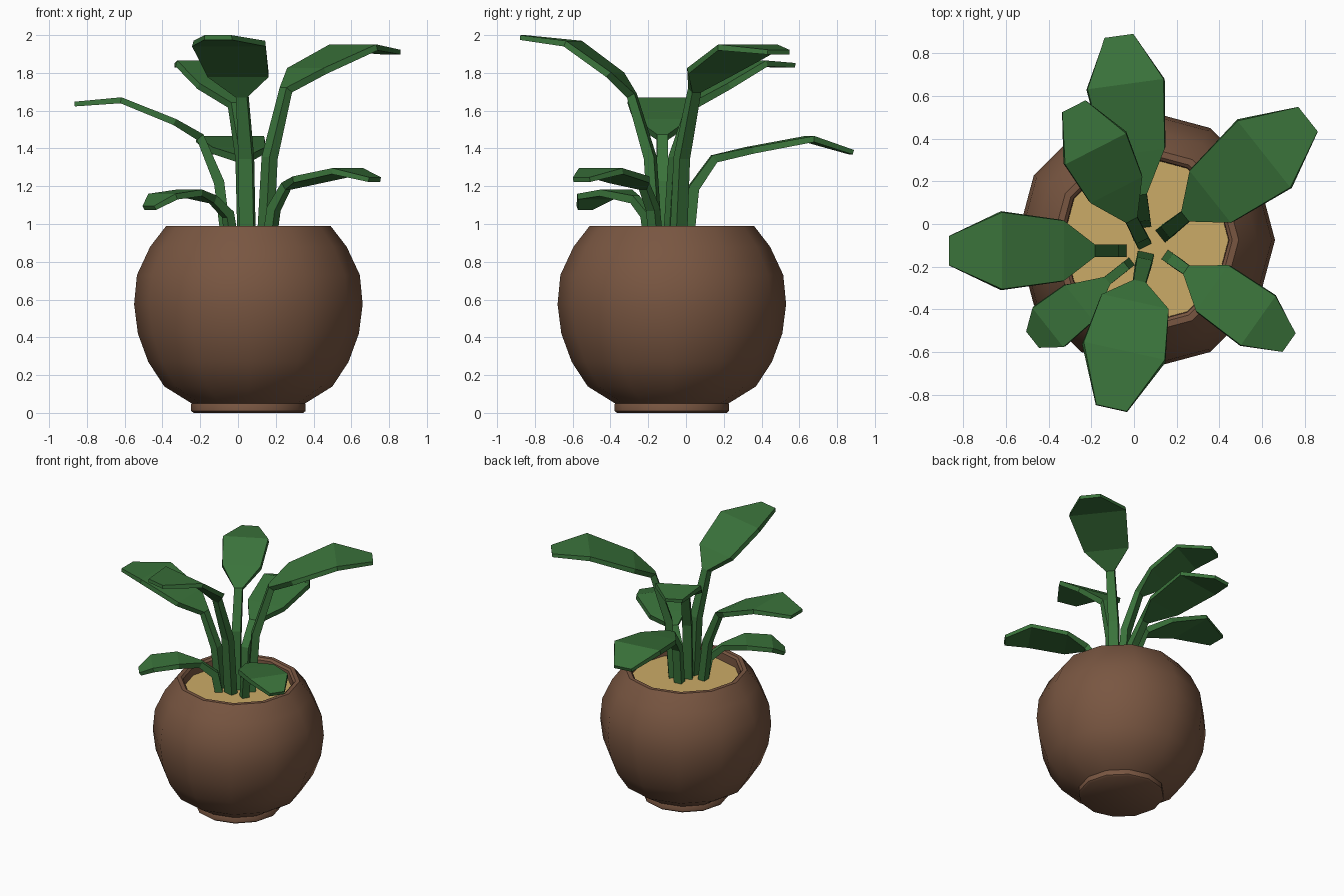
import bpy, bmesh, math
from mathutils import Vector

if "Cube" in bpy.data.objects:
    bpy.data.objects.remove(bpy.data.objects["Cube"])


def material(name, rgb):
    m = bpy.data.materials.new(name)
    m.diffuse_color = (*rgb, 1)
    m.use_nodes = True
    m.node_tree.nodes["Principled BSDF"].inputs["Base Color"].default_value = m.diffuse_color
    return m


BROWN = material("clay brown", (0.19, 0.093, 0.053))
SAND = material("sandy soil", (0.60, 0.41, 0.135))
GREEN = material("leaf green", (0.042, 0.17, 0.043))
CX, CY, SIDES = 0.055, -0.075, 12


def finish(name, bm, mat):
    bmesh.ops.recalc_face_normals(bm, faces=bm.faces)
    me = bpy.data.meshes.new(name)
    bm.to_mesh(me)
    bm.free()
    me.materials.append(mat)
    ob = bpy.data.objects.new(name, me)
    bpy.context.collection.objects.link(ob)
    return ob


def skin(bm, rings):
    """Join equal rings of vertices and cap both ends."""
    for a, b in zip(rings, rings[1:]):
        n = len(a)
        for i in range(n):
            bm.faces.new((a[i], a[(i + 1) % n], b[(i + 1) % n], b[i]))
    bm.faces.new(rings[0])
    bm.faces.new(rings[-1])


def lathe(name, profile, mat):
    bm = bmesh.new()
    rings = []
    for r, z in profile:
        angles = [2 * math.pi * i / SIDES for i in range(SIDES)]
        rings.append([bm.verts.new((CX + r * math.cos(a), CY + r * math.sin(a), z)) for a in angles])
    skin(bm, rings)
    return finish(name, bm, mat)


# Pot: foot, round belly, rim and inner wall
pot = lathe("pot", [(0.29, 0), (0.303, 0.01), (0.303, 0.045), (0.30, 0.05), (0.445, 0.14),
                    (0.53, 0.27), (0.585, 0.42), (0.605, 0.575), (0.59, 0.73), (0.52, 0.88),
                    (0.435, 0.99), (0.405, 0.99), (0.39, 0.975), (0.385, 0.88)], BROWN)
bpy.context.view_layer.objects.active = pot
pot.select_set(True)
bpy.ops.object.shade_smooth_by_angle(angle=math.radians(40))

# Soil
lathe("soil", [(0.388, 0.87), (0.388, 0.915)], SAND)


def leaf(name, base, degrees, path, widths):
    """Sweep a flat box section along (distance, height) points."""
    a = math.radians(degrees)
    out = Vector((math.cos(a), math.sin(a), 0))
    side = Vector((-math.sin(a), math.cos(a), 0))
    up = Vector((0, 0, 1))
    pts = [Vector((base[0], base[1], 0)) + out * d + up * z for d, z in path]
    thick = (0.055, 0.055, 0.045, 0.035, 0.032, 0.025)
    bm = bmesh.new()
    rings = []
    for i, p in enumerate(pts):
        before = (p - pts[max(i - 1, 0)]).normalized()
        after = (pts[min(i + 1, len(pts) - 1)] - p).normalized()
        n = side.cross(before + after).normalized() * thick[i] / 2
        s = side * widths[i] / 2
        rings.append([bm.verts.new(v) for v in (p + s + n, p - s + n, p - s * 0.97 - n, p + s * 0.97 - n)])
    skin(bm, rings)
    finish(name, bm, GREEN)


# Leaves: two stem points, neck, lower blade, widest blade, tip
leaf("left_leaf", (-0.04, -0.125), 180,
     [(0.02, 0.9), (0.06, 1.22), (0.16, 1.46), (0.295, 1.54), (0.58, 1.655), (0.825, 1.635)],
     (0.06, 0.06, 0.06, 0.29, 0.37, 0.14))
leaf("back_leaf", (0.05, 0), 97.8,
     [(0.01, 0.9), (0.04, 1.19), (0.15, 1.345), (0.34, 1.39), (0.66, 1.45), (0.885, 1.38)],
     (0.06, 0.06, 0.06, 0.29, 0.37, 0.14))
leaf("back_right_leaf", (0.12, -0.06), 38.4,
     [(0.03, 0.9), (0.06, 1.35), (0.17, 1.71), (0.31, 1.81), (0.625, 1.935), (0.885, 1.91)],
     (0.075, 0.07, 0.06, 0.32, 0.41, 0.15))
leaf("front_leaf", (0.055, -0.14), -102.5,
     [(0.02, 0.9), (0.05, 1.35), (0.15, 1.68), (0.24, 1.79), (0.47, 1.955), (0.74, 1.987)],
     (0.08, 0.075, 0.06, 0.33, 0.40, 0.15))
leaf("back_left_leaf", (0.05, -0.10), 117,
     [(0.02, 0.9), (0.05, 1.35), (0.15, 1.63), (0.3, 1.73), (0.51, 1.85), (0.73, 1.84)],
     (0.07, 0.065, 0.06, 0.28, 0.33, 0.125))
leaf("front_right_leaf", (0.14, -0.14), -35.3,
     [(0.03, 0.9), (0.06, 1.08), (0.14, 1.2), (0.28, 1.235), (0.54, 1.28), (0.715, 1.235)],
     (0.055, 0.055, 0.05, 0.27, 0.29, 0.11))
leaf("front_left_leaf", (-0.03, -0.19), -141.7,
     [(0.0, 0.9), (0.03, 1.05), (0.13, 1.13), (0.29, 1.165), (0.47, 1.145), (0.56, 1.085)],
     (0.045, 0.045, 0.045, 0.22, 0.24, 0.10))
